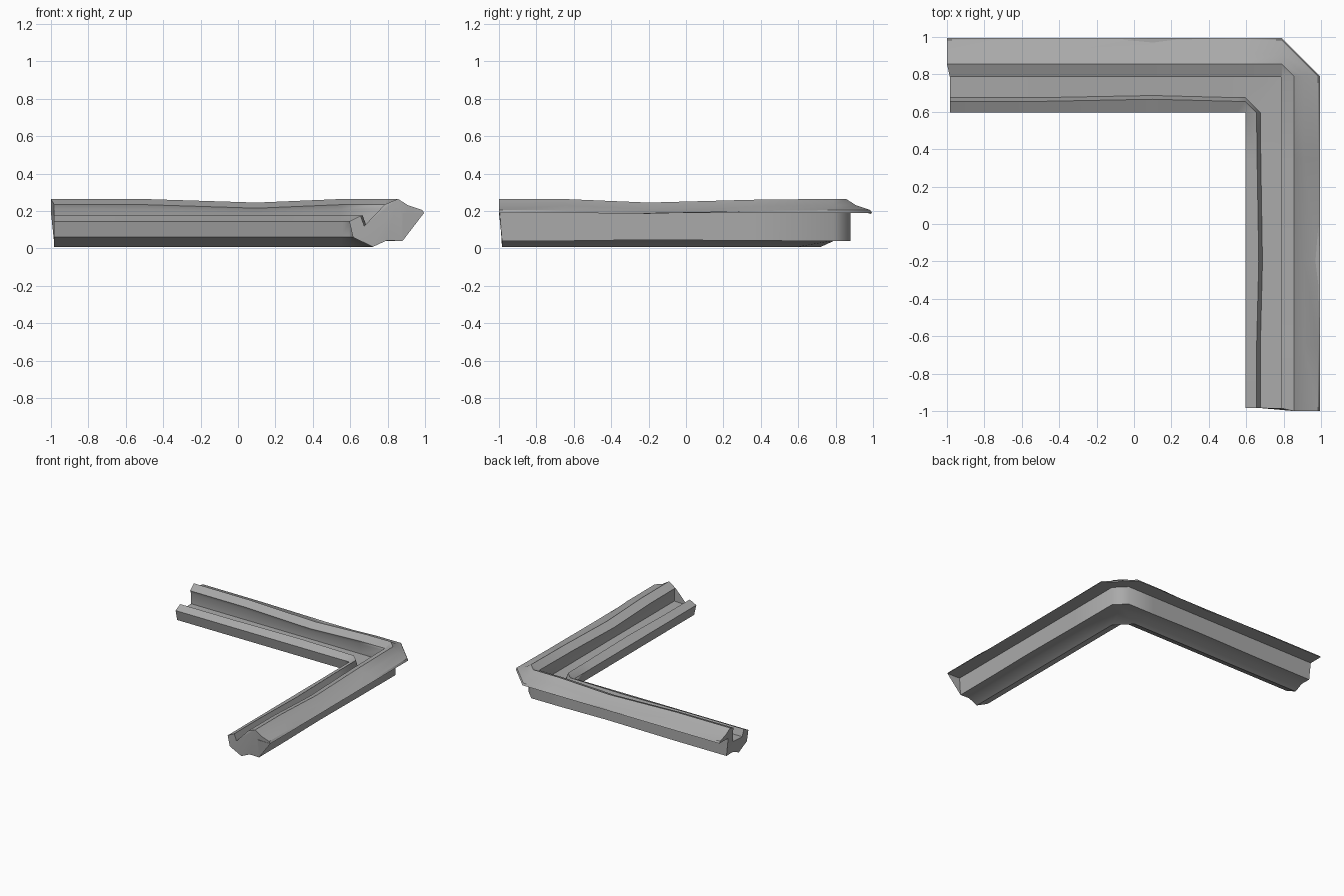
import bpy
import bmesh

cube = bpy.data.objects.get("Cube")
if cube:
    bpy.data.objects.remove(cube, do_unlink=True)

stone = bpy.data.materials.new("warm_free_grey")
stone.name = "mid_grey"
stone.use_nodes = True
GREY = (0.4, 0.4, 0.4, 1)
stone.diffuse_color = GREY
stone.node_tree.nodes["Principled BSDF"].inputs["Base Color"].default_value = GREY

# Gutter cross-section: distance out from the centre, height
PROFILE = [
    (0.595, 0.145), (0.655, 0.175), (0.675, 0.12), (0.795, 0.125),
    (0.795, 0.21), (0.785, 0.235), (0.855, 0.265), (0.91, 0.23),
    (0.985, 0.205), (0.995, 0.19), (0.88, 0.19), (0.88, 0.04),
    (0.795, 0.042), (0.72, 0.008), (0.615, 0.06),
]
INNER, OUTER = 0.595, 0.79      # where the corner bevel starts
KEEL = 13


def section(along, sag, back_leg):
    """One ring of points; sag lowers the ridge and swells the lip."""
    ring = []
    for i, (u, z) in enumerate(PROFILE):
        t = along
        if along is None:
            t = INNER if u < 0.75 else OUTER
        elif along < -0.9 and u > 0.85 and z > 0.18:
            t -= 0.016
        if z > 0.2:
            z -= 0.02 * sag
        if i in (1, 2):
            u += 0.012 * sag
        if i in (11, 12):
            z += 0.006 * sag
        ring.append((t, u, z) if back_leg else (u, t, z))
    return ring


# Back leg runs to the corner, then the side leg runs to the front
back = [(-0.984, 0), (-0.5, 0.05), (0.1, 1), (0.55, 0.05), (None, 0)]
side = [(None, 0), (0.35, 0.25), (-0.2, 1), (-0.65, 0.05), (-0.984, 0)]
rings = [section(a, s, True) for a, s in back]
rings += [section(a, s, False) for a, s in side]

bm = bmesh.new()
loops = [[bm.verts.new(p) for p in ring] for ring in rings]
n = len(PROFILE)
for a, b in zip(loops, loops[1:]):
    for i in range(n):
        j = (i + 1) % n
        bm.faces.new((a[i], a[j], b[j], b[i]))
caps = [bm.faces.new(loops[0]), bm.faces.new(loops[-1])]
bmesh.ops.triangulate(bm, faces=caps)

# Lengthwise edges stay crisp, the bends across the sweep stay soft
for f in bm.faces:
    f.smooth = True
for ring in loops:
    for v in ring:
        for e in v.link_edges:
            if e.calc_face_angle(0) > 0.5:
                e.smooth = False
for ring in loops[1:-1]:
    for i in range(n):
        e = bm.edges.get((ring[i], ring[(i + 1) % n]))
        if e:
            e.smooth = True
bmesh.ops.remove_doubles(bm, verts=bm.verts[:], dist=0.007)
bmesh.ops.recalc_face_normals(bm, faces=bm.faces[:])

mesh = bpy.data.meshes.new("corner_gutter")
bm.to_mesh(mesh)
bm.free()
mesh.materials.append(stone)
gutter = bpy.data.objects.new("corner_gutter", mesh)
bpy.context.collection.objects.link(gutter)
